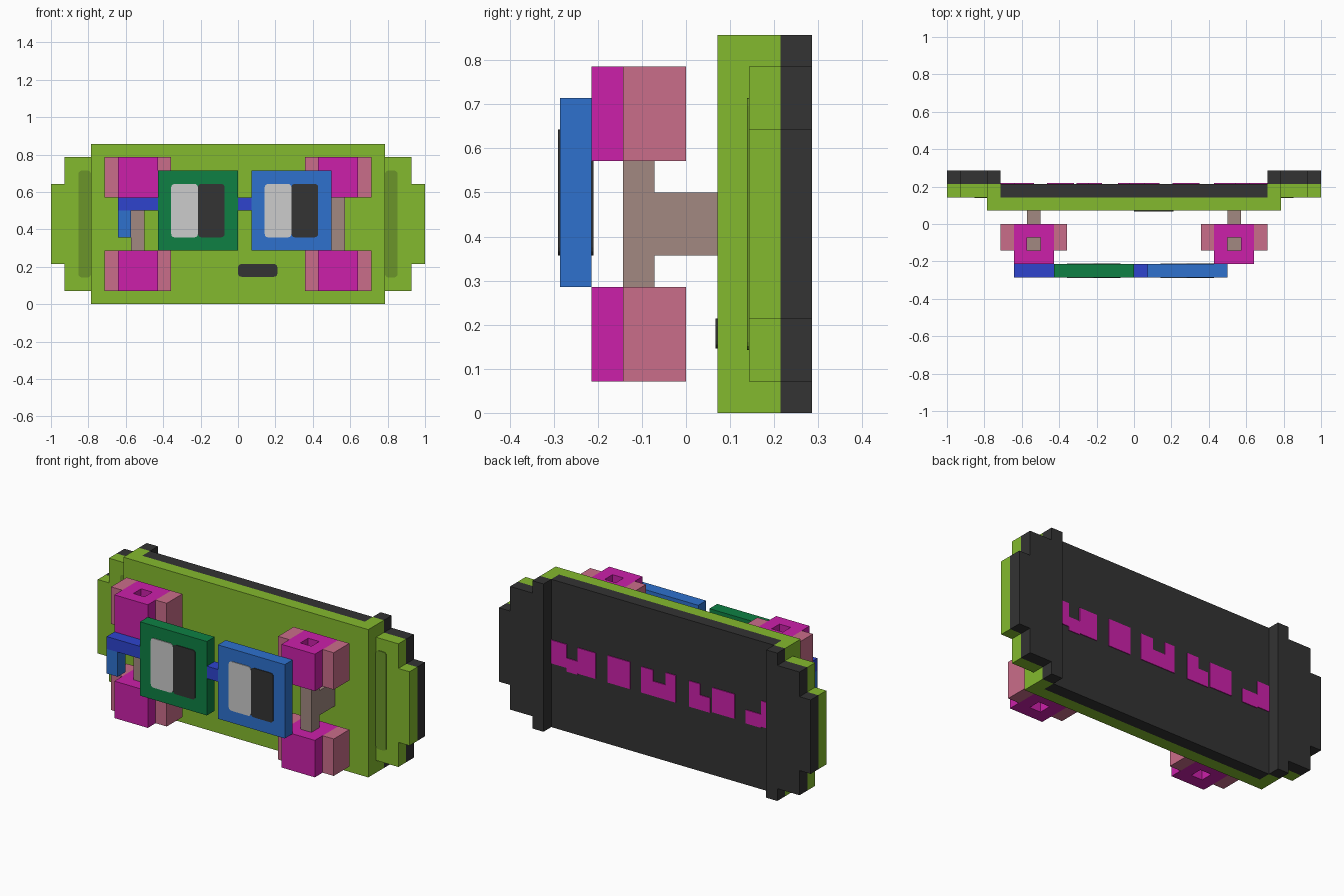
import bpy, bmesh, math

if "Cube" in bpy.data.objects:
    bpy.data.objects.remove(bpy.data.objects["Cube"])

U = 1 / 14          # grid unit of the blocky design
T = 0.06            # plate thickness in units


def material(name, rgb):
    lin = [((c / 255 + 0.055) / 1.055) ** 2.4 for c in rgb]
    m = bpy.data.materials.new(name)
    m.diffuse_color = (*lin, 1)
    m.use_nodes = True
    m.node_tree.nodes["Principled BSDF"].inputs["Base Color"].default_value = m.diffuse_color
    return m


LIME = material("lime", (132, 186, 46))
SHADE = material("olive", (107, 149, 42))
BLACK = material("charcoal", (51, 51, 51))
MAGENTA = material("magenta", (204, 32, 170))
PINK = material("dusty pink", (202, 109, 138))
TAUPE = material("taupe", (162, 137, 129))
BLUE = material("blue", (46, 113, 206))
NAVY = material("royal blue", (46, 68, 206))
GREEN = material("dark green", (14, 128, 68))
GREY = material("light grey", (204, 204, 204))


def finish(bm, name, mat):
    bmesh.ops.recalc_face_normals(bm, faces=bm.faces)
    me = bpy.data.meshes.new(name)
    bm.to_mesh(me)
    bm.free()
    me.materials.append(mat)
    ob = bpy.data.objects.new(name, me)
    bpy.context.collection.objects.link(ob)
    return ob


def prism(name, mat, outline, y0, y1):
    """Extrude an x-z outline from y0 to y1."""
    bm = bmesh.new()
    face = bm.faces.new([bm.verts.new((x * U, y0 * U, z * U)) for x, z in outline])
    top = bmesh.ops.extrude_face_region(bm, geom=[face])["geom"]
    for v in top:
        if isinstance(v, bmesh.types.BMVert):
            v.co.y = y1 * U
    return finish(bm, name, mat)


def box(name, mat, x, y, z):
    return prism(name, mat, [(x[0], z[0]), (x[1], z[0]), (x[1], z[1]), (x[0], z[1])], *y)


def rounded(x, z, r=0.25):
    """Rectangle outline with rounded corners."""
    pts = []
    corners = [(x[1], z[0], -90), (x[1], z[1], 0), (x[0], z[1], 90), (x[0], z[0], 180)]
    for cx, cz, start in corners:
        ox = cx - r if cx == x[1] else cx + r
        oz = cz - r if cz == z[1] else cz + r
        for k in range(4):
            a = math.radians(start + 30 * k)
            pts.append((ox + r * math.cos(a), oz + r * math.sin(a)))
    return pts


def wheel_core(name, x, z):
    """Square block with a square bore running along z."""
    bm = bmesh.new()
    rings = []
    for half in (1.5, 0.5):
        for zz in z:
            rings.append([bm.verts.new(((x + sx * half) * U, (-1.5 + sy * half) * U, zz * U))
                          for sx, sy in ((-1, -1), (1, -1), (1, 1), (-1, 1))])
    for a, b in ((0, 1), (2, 3), (0, 2), (1, 3)):
        for i in range(4):
            j = (i + 1) % 4
            bm.faces.new((rings[a][i], rings[a][j], rings[b][j], rings[b][i]))
    return finish(bm, name, MAGENTA)


# Deck centre and its grip layer
box("deck_centre", LIME, (-11, 11), (1, 2), (0, 12))
box("grip_centre", BLACK, (-10, 10), (2, 3), (0, 12))

# Stepped, raised deck ends
END = [(10, 0), (11, 0), (11, 1), (13, 1), (13, 3), (14, 3),
       (14, 9), (13, 9), (13, 11), (11, 11), (11, 12), (10, 12)]
for s, side in ((-1, "left"), (1, "right")):
    outline = [(s * x, z) for x, z in END]
    prism(f"deck_end_{side}", LIME, outline, 2, 3)
    prism(f"grip_end_{side}", BLACK, outline, 3, 4)
    # Dark stripe at the bend
    band = sorted((s * 11, s * 11.95))
    prism(f"bend_stripe_{side}", SHADE, rounded(band, (2, 10)), 2 - T, 2)

    # Truck: axle and stem
    c = s * 7.5
    width = (c - 0.5, c + 0.5)
    box(f"axle_{side}", TAUPE, width, (-2, -1), (4, 8))
    box(f"truck_stem_{side}", TAUPE, width, (-1, 1), (5, 7))

    # Wheels with side treads
    for z, level in (((1, 4), "lower"), ((8, 11), "upper")):
        wheel_core(f"wheel_{level}_{side}", c, z)
        for d, part in ((-2, "a"), (2, "b")):
            box(f"tread_{level}_{side}_{part}", PINK,
                (c + d - 0.5, c + d + 0.5), (-2, 0), z)

# Small dark plate on the deck face
prism("deck_plate", BLACK, rounded((0, 2.95), (2.05, 3)), 1 - T, 1)

# Square spectacles: two frames with split lenses
for x, mat, side in ((-6, GREEN, "left"), (1, BLUE, "right")):
    box(f"lens_frame_{side}", mat, (x, x + 6), (-4, -3), (4, 10))
    for y, face in (((-4 - T, -4), "front"), ((-3, -3 + T), "back")):
        prism(f"lens_white_{side}_{face}", GREY, rounded((x + 1, x + 3), (5, 9)), *y)
        prism(f"lens_pupil_{side}_{face}", BLACK, rounded((x + 3, x + 5), (5, 9)), *y)
box("spectacle_bridge", NAVY, (0, 1), (-4, -3), (7, 8))
box("spectacle_arm", NAVY, (-9, -6), (-4, -3), (7, 8))
box("spectacle_hook", BLUE, (-9, -8), (-4, -3), (5, 7))

# Abstract broken stripe across the grip: x start, x end, z bottom, z top
DASHES = [(8.6, 10, 5.2, 7.1), (7.6, 8.6, 4.9, 6), (6, 7.6, 5, 7.1),
          (2.9, 4.9, 5, 7.2), (0.8, 1.9, 5, 7.1), (-0.3, 0.8, 5, 6.2),
          (-1.2, -0.3, 5, 7.2), (-3.4, -2.4, 5, 7.1), (-4.3, -3.4, 5, 6.2),
          (-6.5, -4.5, 5.1, 7.1), (-8.9, -7.5, 5, 6.1), (-10, -8.9, 5.1, 7.2)]
for i, (x0, x1, z0, z1) in enumerate(DASHES):
    box(f"grip_dash_{i + 1}", MAGENTA, (x0, x1), (3, 3 + T), (z0, z1))
